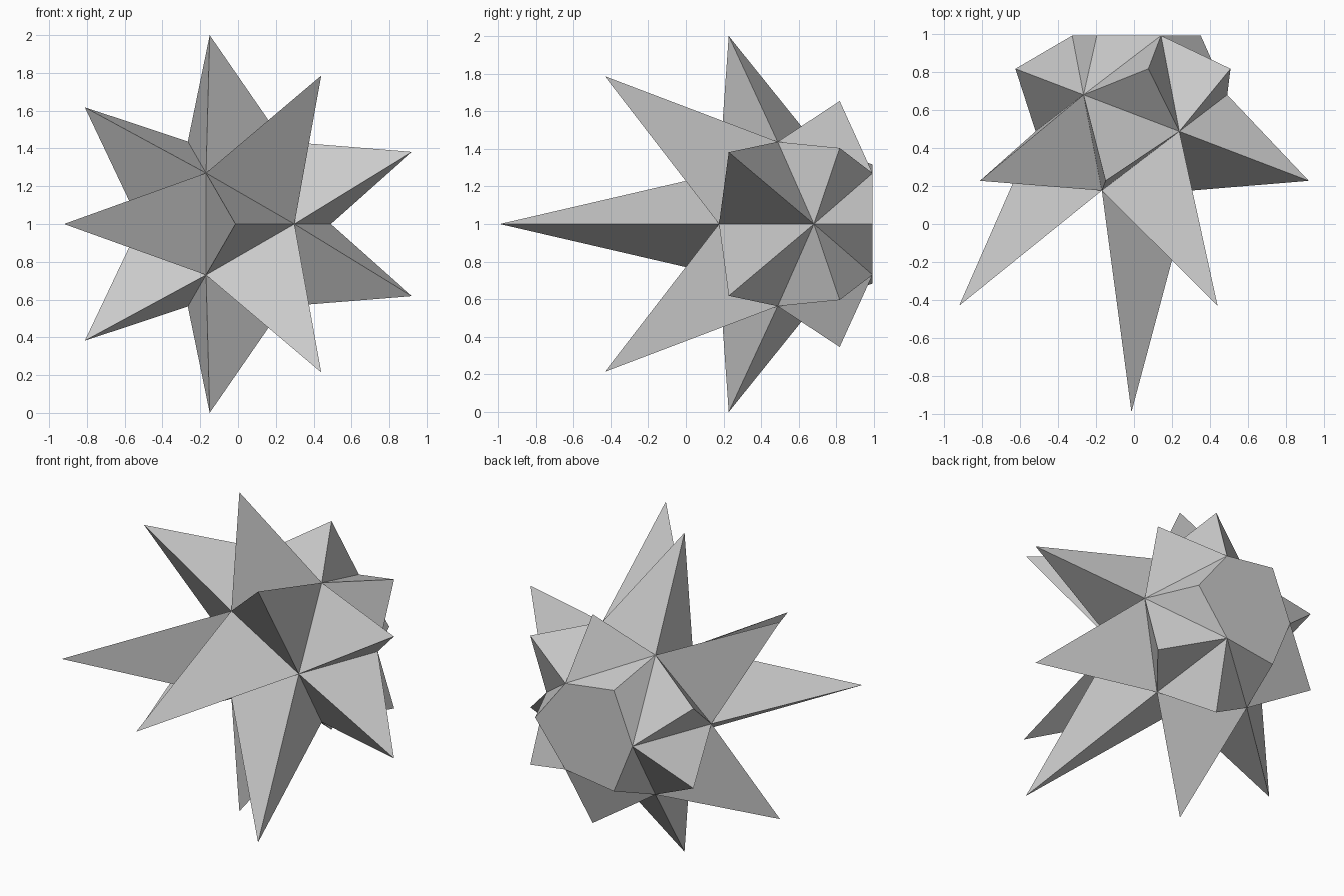
import bpy, bmesh, math
from mathutils import Vector

cube = bpy.data.objects.get("Cube")
if cube:
    bpy.data.objects.remove(cube, do_unlink=True)

# Icosahedron proportions, with one triangle facing the front
EDGE = 0.54
PHI = (1 + math.sqrt(5)) / 2
INRADIUS = EDGE * PHI ** 2 / (2 * math.sqrt(3))
RING = EDGE / math.sqrt(3)
MID_Y = INRADIUS / PHI ** 3
CENTRE = Vector((-0.0135, 0.584, 1.0))

# Spike reach from the centre, by how much its face looks forward (cosine)
REACH = {
    1.0: 1.574,
    0.745: 1.361,
    0.333: 1.07,
    -0.333: 0.70,
    -0.745: INRADIUS * 3 / math.sqrt(5),  # these tips lie flush with the back
}


def ring(bm, radius, y, start):
    """Three vertices around the front-back axis."""
    for k in range(3):
        a = math.radians(start + 120 * k)
        bm.verts.new((radius * math.cos(a), y, radius * math.sin(a)))


# Core: four rings of three vertices, closed as a convex hull
bm = bmesh.new()
ring(bm, RING, -INRADIUS, 0)
ring(bm, RING * PHI, -MID_Y, 60)
ring(bm, RING * PHI, MID_Y, 0)
ring(bm, RING, INRADIUS, 60)
bmesh.ops.convex_hull(bm, input=bm.verts[:])
bmesh.ops.recalc_face_normals(bm, faces=bm.faces[:])

# Spikes: raise every face except the flat back one
for face in bm.faces[:]:
    normal = face.calc_center_median().normalized()
    forward = -normal.y
    if forward < -0.9:
        continue
    reach = REACH[min(REACH, key=lambda c: abs(c - forward))]
    tip = bmesh.ops.poke(bm, faces=[face])["verts"][0]
    tip.co = normal * reach

# Merge the coplanar back faces into one hexagon
bm.normal_update()
back = [f for f in bm.faces if f.normal.y > 0.999]
bmesh.ops.dissolve_faces(bm, faces=back)
bmesh.ops.recalc_face_normals(bm, faces=bm.faces[:])

mesh = bpy.data.meshes.new("spiked_star")
bm.to_mesh(mesh)
bm.free()
star = bpy.data.objects.new("spiked_star", mesh)
star.location = CENTRE
bpy.context.collection.objects.link(star)

# Single grey colour
grey = bpy.data.materials.new("light_grey")
grey.use_nodes = True
colour = (0.6, 0.6, 0.6, 1)
grey.diffuse_color = colour
grey.node_tree.nodes["Principled BSDF"].inputs["Base Color"].default_value = colour
mesh.materials.append(grey)
